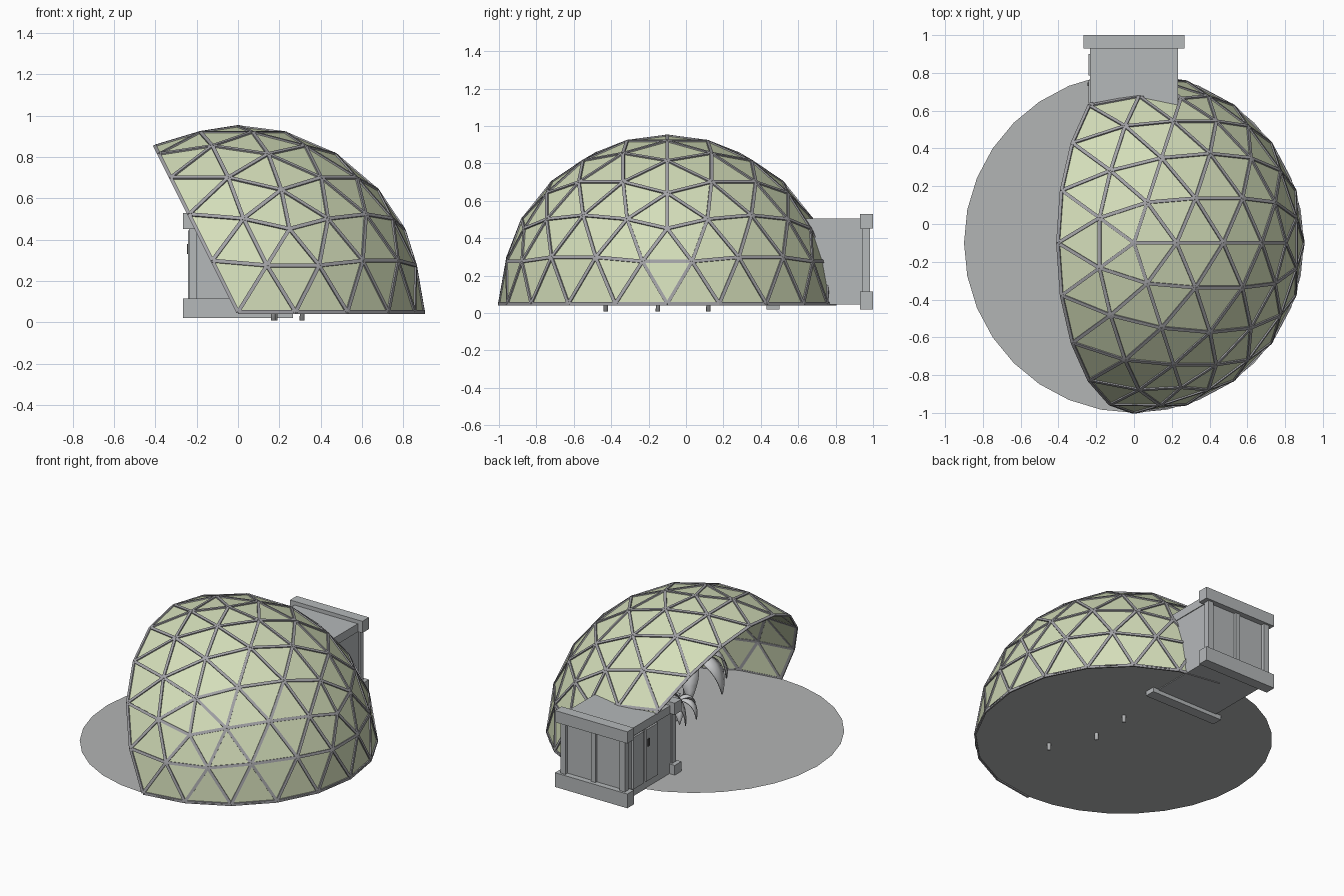
import bpy, bmesh, math
from mathutils import Vector, Matrix

if "Cube" in bpy.data.objects:
    bpy.data.objects.remove(bpy.data.objects["Cube"])


def material(name, r, g, b):
    m = bpy.data.materials.new(name)
    m.diffuse_color = (r, g, b, 1)
    m.use_nodes = True
    m.node_tree.nodes["Principled BSDF"].inputs["Base Color"].default_value = m.diffuse_color
    return m


GREEN = material("pale_green", 0.66, 0.73, 0.49)
STRUT = material("strut_grey", 0.36, 0.36, 0.38)
GREY = material("light_grey", 0.46, 0.48, 0.49)
FLOOR = material("floor_grey", 0.45, 0.46, 0.46)
LEAF = material("pale_grey", 0.58, 0.59, 0.6)
DARK = material("dark_grey", 0.08, 0.08, 0.08)

CENTRE = Vector((0, -0.1, 0.05))
R = 0.897


def finish(bm, name, mat, smooth=False):
    me = bpy.data.meshes.new(name)
    bm.to_mesh(me)
    bm.free()
    ob = bpy.data.objects.new(name, me)
    bpy.context.collection.objects.link(ob)
    me.materials.append(mat)
    for p in me.polygons:
        p.use_smooth = smooth
    return ob


def add_box(bm, x0, x1, y0, y1, z0, z1):
    mat = Matrix.Translation(((x0 + x1) / 2, (y0 + y1) / 2, (z0 + z1) / 2))
    mat = mat @ Matrix.Diagonal((x1 - x0, y1 - y0, z1 - z0, 1))
    bmesh.ops.create_cube(bm, size=1, matrix=mat)


def boxes(name, mat, *dims):
    bm = bmesh.new()
    for d in dims:
        add_box(bm, *d)
    return finish(bm, name, mat)


# Dome panels: geodesic sphere cut along two of its great circles
dome = bmesh.new()
bmesh.ops.create_icosphere(dome, subdivisions=3, radius=R)
cut = Vector((2, 0, 1)).normalized()
drop = []
for f in dome.faces:
    c = f.calc_center_median()
    if c.z < 0.001 or c.dot(cut) < 0.001:
        drop.append(f)
bmesh.ops.delete(dome, geom=drop, context='FACES')

# Dome struts: a slim bar lying on the outside of every edge
struts = bmesh.new()
for e in dome.edges:
    a, b = e.verts[0].co, e.verts[1].co
    along = (b - a).normalized()
    mid = (a + b) / 2
    out = (mid - along * mid.dot(along)).normalized()
    side = out.cross(along)
    rot = Matrix((along, side, out)).transposed().to_4x4()
    m = Matrix.Translation(mid + out * 0.002 + CENTRE) @ rot
    m = m @ Matrix.Diagonal(((b - a).length, 0.018, 0.01, 1))
    bmesh.ops.create_cube(struts, size=1, matrix=m)
finish(struts, "dome_struts", STRUT)
bmesh.ops.translate(dome, verts=dome.verts, vec=CENTRE)
finish(dome, "dome_panels", GREEN)

# Round floor
bm = bmesh.new()
bmesh.ops.create_circle(bm, cap_ends=True, segments=32, radius=0.9,
                        matrix=Matrix.Translation(CENTRE))
finish(bm, "floor_disc", FLOOR)

# Entrance airlock: body, roof slab, end frames, door strips
boxes("entrance_body", GREY, (-0.228, 0.228, 0.47, 0.962, 0.045, 0.46))
boxes("entrance_roof", GREY, (-0.233, 0.233, 0.47, 0.96, 0.45, 0.505))
frame = []
for y in (0.465, 0.965):
    frame.append((-0.267, 0.267, y - 0.035, y + 0.035, 0.02, 0.115))
    frame.append((-0.267, 0.267, y - 0.035, y + 0.035, 0.452, 0.53))
    for s in (-1, 1):
        xa, xb = sorted((s * 0.2, s * 0.238))
        frame.append((xa, xb, y - 0.02, y + 0.02, 0.1, 0.46))
    frame.append((-0.016, 0.016, y - 0.012, y + 0.012, 0.1, 0.46))
boxes("entrance_frames", GREY, *frame)
boxes("side_panel", GREY, (-0.241, -0.22, 0.64, 0.76, 0.1, 0.445),
      (-0.241, -0.22, 0.785, 0.9, 0.1, 0.445))
boxes("side_handle", DARK, (-0.246, -0.238, 0.73, 0.75, 0.33, 0.38))


# Plants inside: stem with drooping leaves
def plant(name, x, y, height, reach, leaves, turn):
    bm = bmesh.new()
    top = height * 0.82
    bmesh.ops.create_cone(bm, cap_ends=True, segments=10, radius1=0.012,
                          radius2=0.009, depth=top,
                          matrix=Matrix.Translation((x, y, top / 2 + 0.008)))
    finish(bm, name + "_stem", LEAF, True)
    bm = bmesh.new()
    n = 10
    for k in range(leaves):
        ang = turn + 2 * math.pi * k / leaves
        d = Vector((math.cos(ang), math.sin(ang), 0))
        w = Vector((-d.y, d.x, 0))
        rows = []
        for i in range(n + 1):
            s = i / n
            width = reach * 0.24 * max(0.03, math.sin(math.pi * s)) ** 0.8
            p = Vector((x, y, top)) + d * (reach * math.sin(s * 1.6))
            p.z += height * (0.75 * s - 1.2 * s * s)
            low = Vector((0, 0, -0.35 * width))
            rows.append([bm.verts.new(p + w * width + low), bm.verts.new(p),
                         bm.verts.new(p - w * width + low)])
        for r0, r1 in zip(rows, rows[1:]):
            for j in (0, 1):
                bm.faces.new((r0[j], r0[j + 1], r1[j + 1], r1[j]))
    bmesh.ops.recalc_face_normals(bm, faces=bm.faces)
    ob = finish(bm, name + "_leaves", LEAF, True)
    mod = ob.modifiers.new("thickness", 'SOLIDIFY')
    mod.thickness = 0.006


plant("front_plant", 0.31, -0.43, 0.40, 0.27, 7, 0.5)
plant("middle_plant", 0.17, -0.15, 0.22, 0.13, 6, 0.2)
plant("rear_plant", 0.18, 0.12, 0.36, 0.22, 7, 0.9)
